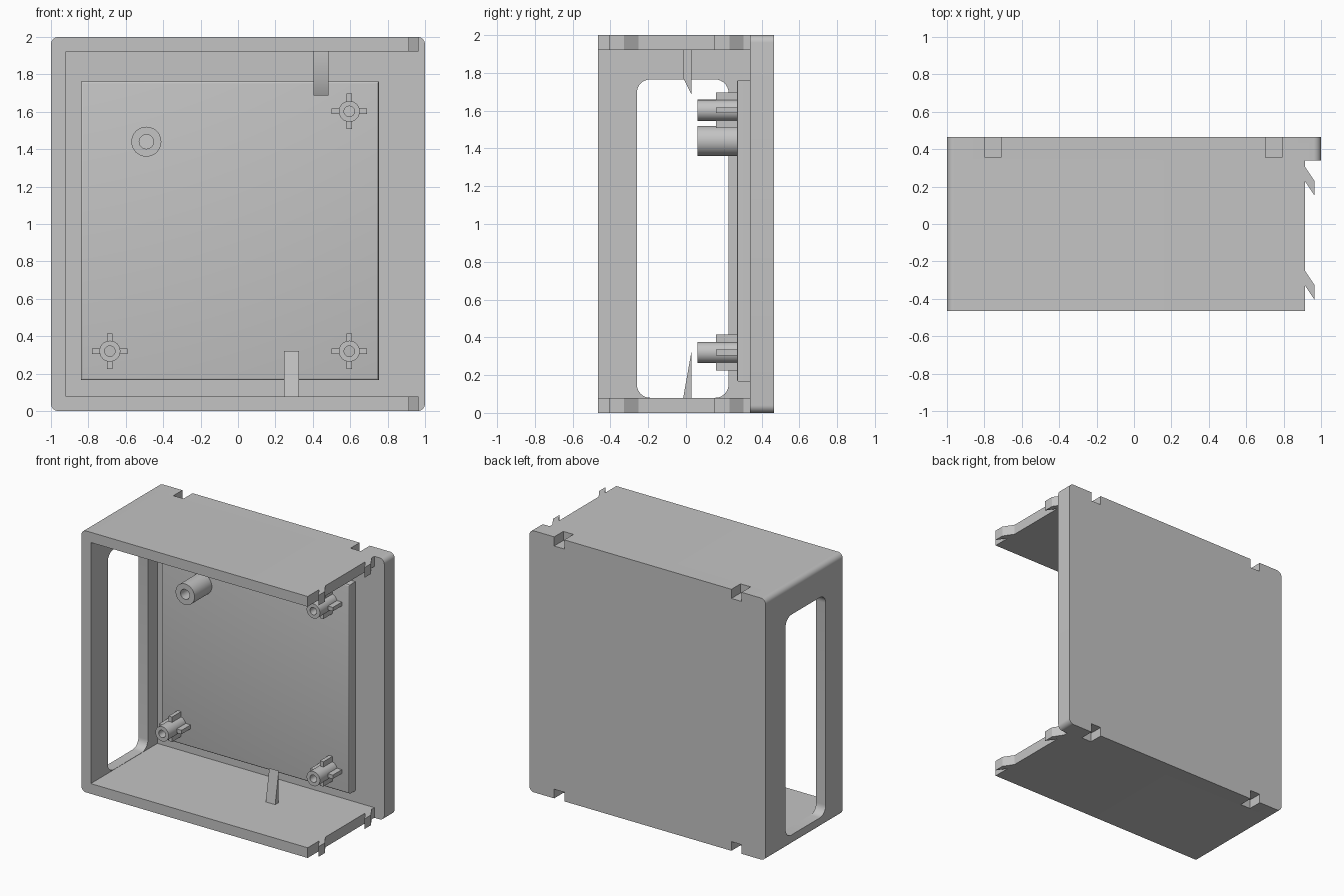
import bpy, bmesh, math

if "Cube" in bpy.data.objects:
    bpy.data.objects.remove(bpy.data.objects["Cube"])

GREY = bpy.data.materials.new("light_grey_plastic")
GREY.diffuse_color = (0.55, 0.55, 0.55, 1)
GREY.use_nodes = True
GREY.node_tree.nodes["Principled BSDF"].inputs["Base Color"].default_value = GREY.diffuse_color


def finish(name, bm):
    bmesh.ops.recalc_face_normals(bm, faces=bm.faces)
    me = bpy.data.meshes.new(name)
    bm.to_mesh(me)
    bm.free()
    me.materials.append(GREY)
    ob = bpy.data.objects.new(name, me)
    bpy.context.collection.objects.link(ob)
    return ob


def prism(name, pts, lo, hi, axis):
    """Extrude a 2D outline along an axis; outline is (y,z), (x,z) or (x,y)."""
    place = {"x": lambda p, t: (t, p[0], p[1]),
             "y": lambda p, t: (p[0], t, p[1]),
             "z": lambda p, t: (p[0], p[1], t)}[axis]
    bm = bmesh.new()
    a = [bm.verts.new(place(p, lo)) for p in pts]
    b = [bm.verts.new(place(p, hi)) for p in pts]
    bm.faces.new(a)
    bm.faces.new(b[::-1])
    for i in range(len(pts)):
        j = (i + 1) % len(pts)
        bm.faces.new((a[i], a[j], b[j], b[i]))
    return finish(name, bm)


def rect(a0, a1, b0, b1):
    return [(a0, b0), (a1, b0), (a1, b1), (a0, b1)]


def arc(ca, cb, r, start, n=8):
    return [(ca + r * math.cos(math.radians(start + 90 * i / n)),
             cb + r * math.sin(math.radians(start + 90 * i / n))) for i in range(n + 1)]


def rounded(a0, a1, b0, b1, r):
    return (arc(a0 + r, b0 + r, r, 180) + arc(a1 - r, b0 + r, r, 270)
            + arc(a1 - r, b1 - r, r, 0) + arc(a0 + r, b1 - r, r, 90))


def combine(ob, tool, op):
    m = ob.modifiers.new(op, "BOOLEAN")
    m.operation, m.object, m.solver = op, tool, "EXACT"
    dg = bpy.context.evaluated_depsgraph_get()
    me = bpy.data.meshes.new_from_object(ob.evaluated_get(dg))
    ob.modifiers.clear()
    ob.data = me
    bpy.data.objects.remove(tool)


def tube(name, x, z, ro, ri, y0, y1, n=40):
    bm = bmesh.new()
    rings = [[bm.verts.new((x + r * math.cos(2 * math.pi * i / n), y,
                            z + r * math.sin(2 * math.pi * i / n))) for i in range(n)]
             for r, y in ((ro, y1), (ro, y0), (ri, y0), (ri, y1))]
    for p, q in zip(rings, rings[1:]):
        for i in range(n):
            j = (i + 1) % n
            bm.faces.new((p[i], p[j], q[j], q[i]))
    return finish(name, bm)


# Shell: back plate joined to the C-shaped top, left and bottom walls
R, T = 0.04, 0.078
shell = prism("shell", rounded(-1, 1, 0, 2, R), 0.34, 0.465, "y")
walls = ([(0.915, 2)] + arc(-1 + R, 2 - R, R, 90) + arc(-1 + R, R, R, 180)
         + [(0.915, 0), (0.915, T), (-0.92, T), (-0.92, 2 - T), (0.915, 2 - T)])
combine(shell, prism("walls", walls, -0.465, 0.4, "y"), "UNION")

# Side window in the left wall
window = prism("window", rounded(-0.26, 0.225, T + 0.002, 1.765, 0.07), -1.1, -0.85, "x")
combine(shell, window, "DIFFERENCE")

# Four notches along the back edges
for x in (-0.753, 0.747):
    for z0, z1 in ((-0.1, 0.07), (1.93, 2.1)):
        notch = prism("notch", rect(x - 0.043, x + 0.043, 0.355, 0.6), z0, z1, "z")
        combine(shell, notch, "DIFFERENCE")

# Raised inner panel with softened front edges
panel = prism("inner_panel", rect(-0.84, 0.755, 0.165, 1.763), 0.27, 0.341, "y")
bm = bmesh.new()
bm.from_mesh(panel.data)
front = [e for e in bm.edges if all(v.co.y < 0.28 for v in e.verts)]
bmesh.ops.bevel(bm, geom=front, offset=0.012, segments=3, profile=0.5, affect="EDGES")
bm.to_mesh(panel.data)
bm.free()

# Latch hooks on the open right edge of the top and bottom walls
for label, z0, z1 in (("bottom", 0, T), ("top", 2 - T, 2)):
    for side, y in (("back", 0.307), ("front", -0.25)):
        prism(f"{label}_{side}_hook",
              [(0.914, y), (0.966, y - 0.078), (0.966, y - 0.156), (0.914, y - 0.078)],
              z0, z1, "z")

# Wedge clips inside the top and bottom walls
prism("top_clip", [(-0.015, 1.923), (-0.015, 1.775), (0.028, 1.687), (0.028, 1.923)],
      0.405, 0.485, "x")
prism("bottom_clip", [(-0.015, T), (0.028, T), (0.028, 0.32)], 0.245, 0.325, "x")

# Large plain boss and three ribbed screw posts
tube("plain_boss", -0.49, 1.44, 0.08, 0.038, 0.06, 0.272)
for k, (x, z) in enumerate(((0.595, 1.602), (0.595, 0.32), (-0.685, 0.32)), 1):
    tube(f"screw_post_{k}", x, z, 0.056, 0.028, 0.06, 0.272)
    for d in (-1, 1):
        a, b = sorted((d * 0.052, d * 0.095))
        prism(f"post_{k}_side_rib", rect(x + a, x + b, z - 0.015, z + 0.015), 0.16, 0.272, "y")
        prism(f"post_{k}_upright_rib", rect(x - 0.015, x + 0.015, z + a, z + b), 0.16, 0.272, "y")

# Smooth the round surfaces, keep edges sharp
for ob in bpy.context.collection.objects:
    ob.select_set(True)
bpy.context.view_layer.objects.active = shell
bpy.ops.object.shade_smooth_by_angle(angle=math.radians(30))
